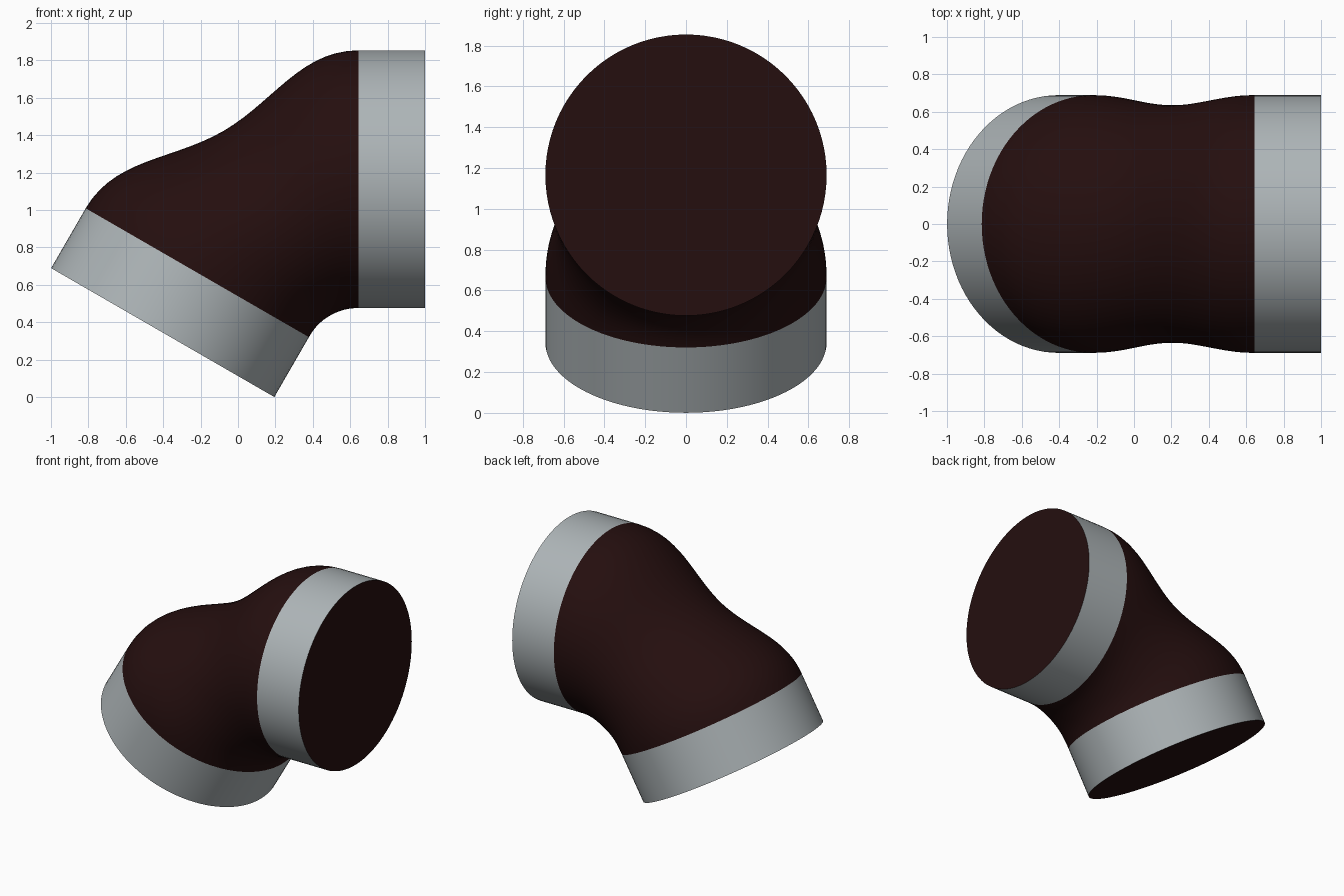
import bpy, bmesh, math
from mathutils import Vector

if "Cube" in bpy.data.objects:
    bpy.data.objects.remove(bpy.data.objects["Cube"])

SEGMENTS = 96
RADIUS = 0.689
STEPS = 14  # rings per half of the elbow


def material(name, rgb):
    m = bpy.data.materials.new(name)
    m.use_nodes = True
    m.diffuse_color = (*rgb, 1)
    bsdf = m.node_tree.nodes["Principled BSDF"]
    bsdf.inputs["Base Color"].default_value = (*rgb, 1)
    bsdf.inputs["Roughness"].default_value = 0.6
    return m


brown = material("dark brown", (0.018, 0.0045, 0.0045))
grey = material("light grey", (0.42, 0.46, 0.475))


def axis(deg):
    """Pipe direction in the xz plane."""
    return Vector((math.cos(math.radians(deg)), 0, math.sin(math.radians(deg))))


def ring(centre, deg, r_up, r_side):
    """Ellipse of points square to the pipe direction."""
    up = axis(deg + 90)
    pts = []
    for i in range(SEGMENTS):
        a = math.tau * i / SEGMENTS
        pts.append(Vector(centre) + up * (r_up * math.cos(a))
                   + Vector((0, r_side * math.sin(a), 0)))
    return pts


def hermite(p, q, dp, dq, t):
    """Smooth curve between two points with given directions."""
    m = 1.1 * (q - p).length
    return (p * (2*t**3 - 3*t**2 + 1) + dp * (m * (t**3 - 2*t**2 + t))
            + q * (3*t**2 - 2*t**3) + dq * (m * (t**3 - t**2)))


def tube(name, rings, side, cap_start=False, cap_end=False):
    """Skin a list of rings; caps are brown."""
    bm = bmesh.new()
    loops = [[bm.verts.new(p) for p in r] for r in rings]
    for a, b in zip(loops, loops[1:]):
        for i in range(SEGMENTS):
            j = (i + 1) % SEGMENTS
            bm.faces.new((a[i], b[i], b[j], a[j]))
    if cap_start:
        bm.faces.new(loops[0]).material_index = 1
    if cap_end:
        bm.faces.new(loops[-1][::-1]).material_index = 1
    mesh = bpy.data.meshes.new(name)
    bm.to_mesh(mesh)
    bm.free()
    mesh.materials.append(side)
    mesh.materials.append(brown)
    ob = bpy.data.objects.new(name, mesh)
    bpy.context.collection.objects.link(ob)
    bpy.ops.object.select_all(action='DESELECT')
    ob.select_set(True)
    bpy.context.view_layer.objects.active = ob
    bpy.ops.object.shade_smooth_by_angle(angle=math.radians(35))
    return ob


# Key rings: lower end, lower seam, pinched middle, upper seam, upper end
lower_end = ring((-0.4025, 0, 0.345), 60, RADIUS, RADIUS)
lower_seam = ring((-0.2175, 0, 0.665), 60, RADIUS, RADIUS)
middle = ring((0.205, 0, 0.928), 30, 0.57, 0.635)
upper_seam = ring((0.645, 0, 1.165), 0, RADIUS, RADIUS)
upper_end = ring((1.0, 0, 1.165), 0, RADIUS, RADIUS)

# Pinched elbow between the two collars
elbow = []
for start, end, d0, d1 in ((lower_seam, middle, 60, 30), (middle, upper_seam, 30, 0)):
    first = 1 if elbow else 0
    for s in range(first, STEPS + 1):
        elbow.append([hermite(p, q, axis(d0), axis(d1), s / STEPS)
                      for p, q in zip(start, end)])
tube("elbow_body", elbow, brown)

# Grey collars with brown end faces
tube("lower_collar", [lower_end, lower_seam], grey, cap_start=True)
tube("upper_collar", [upper_seam, upper_end], grey, cap_end=True)
